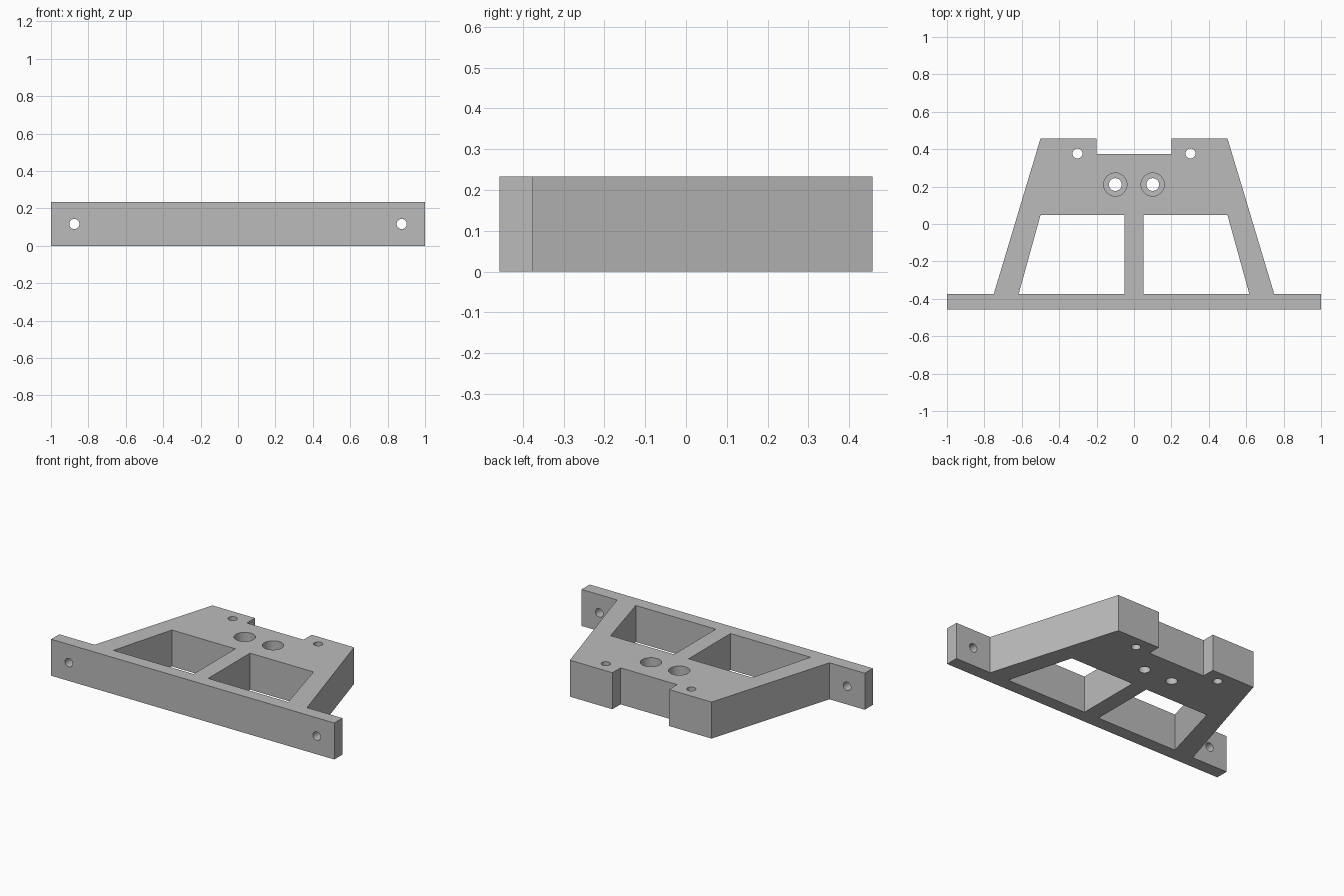
import bpy, bmesh, math
from mathutils import Matrix

if "Cube" in bpy.data.objects:
    bpy.data.objects.remove(bpy.data.objects["Cube"])

H = 0.233   # overall height
Y0, Y1, Y2 = -0.457, -0.375, 0.457   # front, back of flange, rear edge

grey = bpy.data.materials.new("plain_grey")
grey.diffuse_color = (0.5, 0.5, 0.5, 1)
grey.use_nodes = True
grey.node_tree.nodes["Principled BSDF"].inputs["Base Color"].default_value = grey.diffuse_color


def make_object(name, bm):
    bmesh.ops.recalc_face_normals(bm, faces=bm.faces)
    mesh = bpy.data.meshes.new(name)
    bm.to_mesh(mesh)
    bm.free()
    mesh.materials.append(grey)
    ob = bpy.data.objects.new(name, mesh)
    bpy.context.collection.objects.link(ob)
    return ob


def prism(name, outline, z0, z1):
    bm = bmesh.new()
    face = bm.faces.new([bm.verts.new((x, y, z0)) for x, y in outline])
    ext = bmesh.ops.extrude_face_region(bm, geom=[face])
    verts = [v for v in ext["geom"] if isinstance(v, bmesh.types.BMVert)]
    bmesh.ops.translate(bm, verts=verts, vec=(0, 0, z1 - z0))
    return make_object(name, bm)


def cylinder(name, centre, radius, depth, along_y=False):
    bm = bmesh.new()
    mat = Matrix.Translation(centre)
    if along_y:
        mat = mat @ Matrix.Rotation(math.pi / 2, 4, "X")
    bmesh.ops.create_cone(bm, cap_ends=True, segments=40, radius1=radius,
                          radius2=radius, depth=depth, matrix=mat)
    return make_object(name, bm)


# Bracket: mirrored outline of flange, tapered body and rear notch
half = [(1, Y0), (1, Y1), (0.75, Y1), (0.5, Y2), (0.2, Y2), (0.2, 0.375)]
bracket = prism("bracket", half + [(-x, y) for x, y in reversed(half)], 0, H)

cutters = []
for s in (-1, 1):
    # Tapered windows either side of the centre rib
    window = [(0.052, Y1), (0.617, Y1), (0.5, 0.047), (0.052, 0.047)]
    cutters.append(prism("window_cutter", [(s * x, y) for x, y in window], -0.1, H + 0.1))
    # Small rear screw holes
    cutters.append(cylinder("rear_hole_cutter", (s * 0.302, 0.377, H / 2), 0.027, 0.5))
    # Counterbored centre holes
    cutters.append(cylinder("bolt_hole_cutter", (s * 0.1, 0.211, H / 2), 0.034, 0.5))
    cutters.append(cylinder("counterbore_cutter", (s * 0.1, 0.211, H + 0.02), 0.062, 0.3))
    # Flange holes running front to back
    cutters.append(cylinder("flange_hole_cutter", (s * 0.875, -0.416, H / 2), 0.027, 0.3, True))

# Cut the openings, then drop the helpers
bpy.context.view_layer.objects.active = bracket
bracket.select_set(True)
for c in cutters:
    mod = bracket.modifiers.new(c.name, "BOOLEAN")
    mod.operation = "DIFFERENCE"
    mod.solver = "EXACT"
    mod.object = c
    c.hide_render = True
    bpy.ops.object.modifier_apply(modifier=mod.name)
    bpy.data.objects.remove(c)

bpy.ops.object.shade_smooth_by_angle(angle=math.radians(30))
